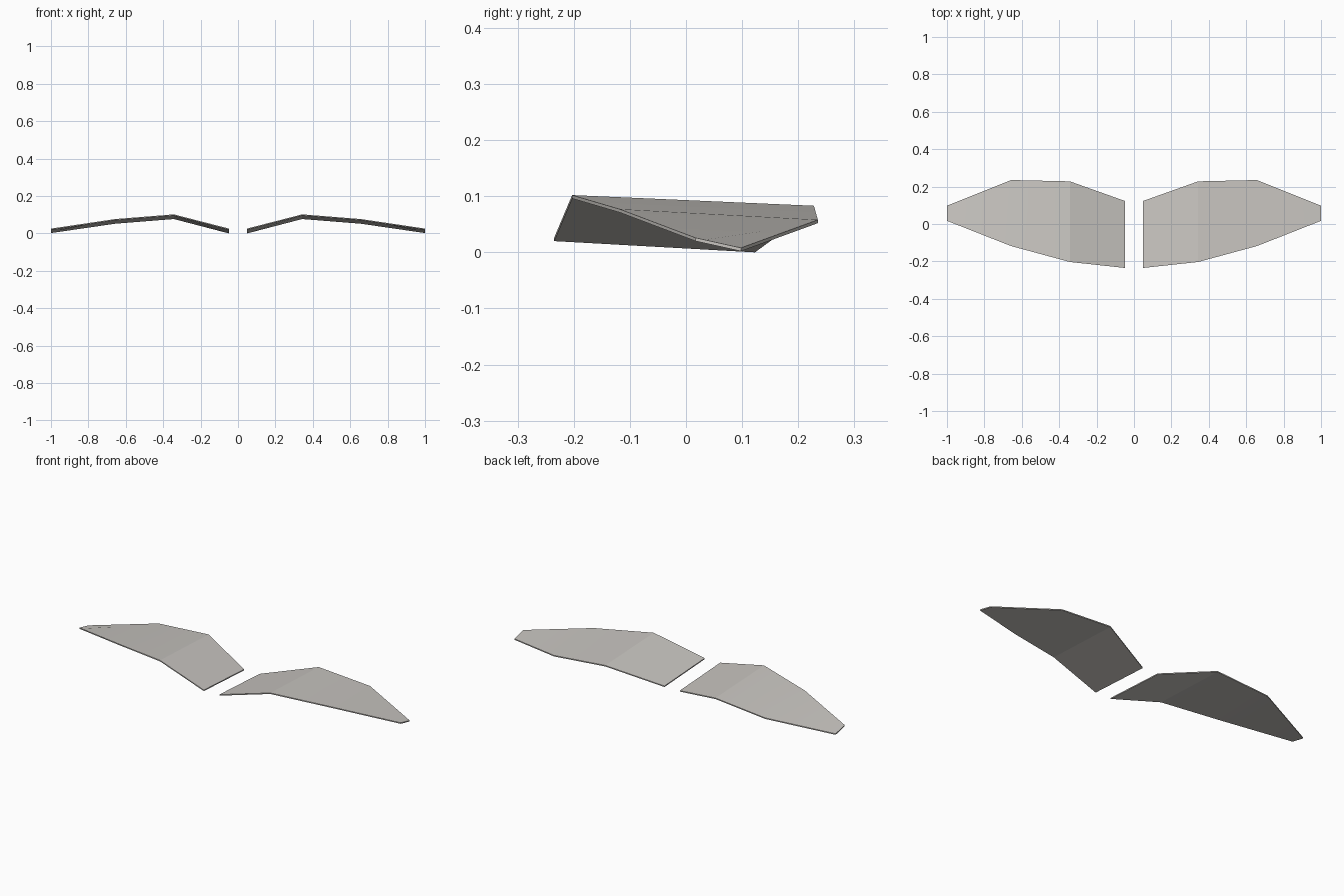
import bpy, bmesh, math

cube = bpy.data.objects.get("Cube")
if cube:
    bpy.data.objects.remove(cube, do_unlink=True)

# Single warm grey for both wings
grey = bpy.data.materials.new("warm_grey")
grey.use_nodes = True
colour = (0.58, 0.56, 0.53, 1.0)
grey.diffuse_color = colour
grey.node_tree.nodes["Principled BSDF"].inputs["Base Color"].default_value = colour

THICKNESS = 0.006

# Wing ribs from root to tip: x, front y, front top z, back y, back top z
RIBS = [
    (0.048, -0.235, 0.026, 0.123, 0.006),
    (0.343, -0.203, 0.102, 0.228, 0.083),
    (0.657, -0.118, 0.077, 0.235, 0.058),
    (1.000, 0.017, 0.026, 0.098, 0.008),
]


def build_wing(name, side):
    bm = bmesh.new()
    sections = []
    for x, front_y, front_z, back_y, back_z in RIBS:
        corners = [
            (front_y, front_z), (back_y, back_z),
            (back_y, back_z - THICKNESS), (front_y, front_z - THICKNESS),
        ]
        sections.append([bm.verts.new((side * x, y, z)) for y, z in corners])
    # Skin between neighbouring ribs
    for a, b in zip(sections, sections[1:]):
        for i in range(4):
            j = (i + 1) % 4
            bm.faces.new((a[i], a[j], b[j], b[i]))
    # Root and tip caps
    bm.faces.new(sections[0])
    bm.faces.new(sections[-1])
    bmesh.ops.recalc_face_normals(bm, faces=bm.faces[:])
    mesh = bpy.data.meshes.new(name)
    bm.to_mesh(mesh)
    bm.free()
    mesh.materials.append(grey)
    wing = bpy.data.objects.new(name, mesh)
    bpy.context.collection.objects.link(wing)
    # Soft outer panels, sharp fold and rims
    bpy.ops.object.select_all(action="DESELECT")
    wing.select_set(True)
    bpy.context.view_layer.objects.active = wing
    bpy.ops.object.shade_smooth_by_angle(angle=math.radians(12))


build_wing("left_wing", 1)
build_wing("right_wing", -1)
